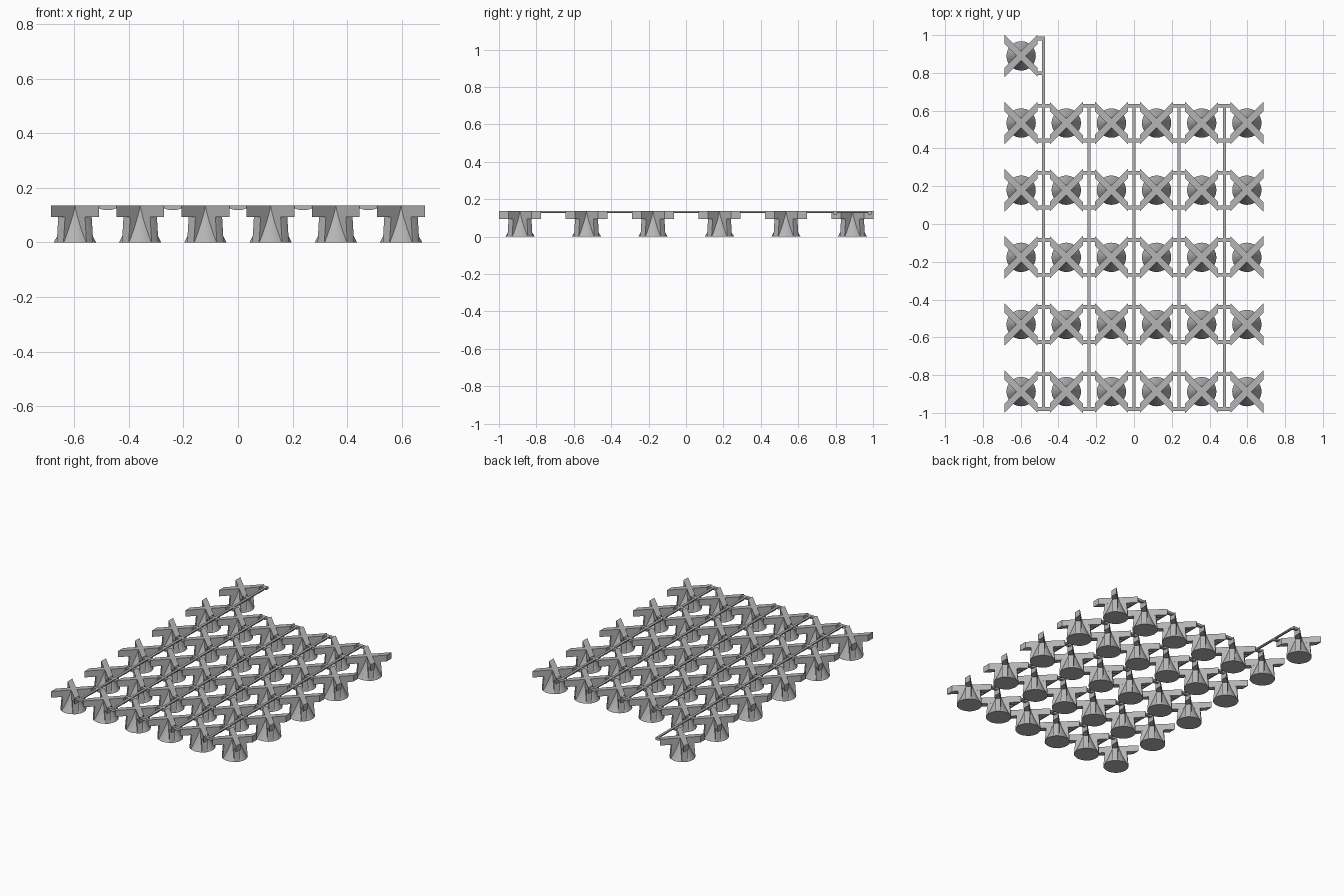
import bpy, bmesh, math

if "Cube" in bpy.data.objects:
    bpy.data.objects.remove(bpy.data.objects["Cube"], do_unlink=True)

TOP, ARM_Z = 0.136, 0.094          # top and underside of the cross arms
W, D = 0.0875, 0.025               # arm reach in x, half arm width along y
PX, PY = 0.239, 0.3555             # column and row pitch
XS = [(i - 2.5) * PX for i in range(6)]
YS = [-0.8875 + j * PY for j in range(6)]

grey = bpy.data.materials.new("grey_plastic")
grey.use_nodes = True
grey.diffuse_color = (0.46, 0.46, 0.46, 1)
grey.node_tree.nodes["Principled BSDF"].inputs["Base Color"].default_value = (0.46, 0.46, 0.46, 1)


def finish(bm, name):
    bmesh.ops.recalc_face_normals(bm, faces=bm.faces[:])
    mesh = bpy.data.meshes.new(name)
    bm.to_mesh(mesh)
    bm.free()
    mesh.materials.append(grey)
    return mesh


def place(mesh, name, x=0, y=0):
    ob = bpy.data.objects.new(name, mesh)
    ob.location = (x, y, 0)
    bpy.context.collection.objects.link(ob)
    return ob


def loft(rings, name):
    """Closed skin through rings of equal length."""
    bm = bmesh.new()
    rows = [[bm.verts.new(p) for p in ring] for ring in rings]
    n = len(rows[0])
    for a, b in zip(rows, rows[1:]):
        for i in range(n):
            k = (i + 1) % n
            bm.faces.new((a[i], a[k], b[k], b[i]))
    bm.faces.new(rows[0][::-1])
    bm.faces.new(rows[-1])
    return finish(bm, name)


# Diagonal cross with ends cut square to x
half = [(D, 0), (W, W - D), (W, W + D), (0, D), (-W, W + D), (-W, W - D)]
outline = half + [(-x, -y) for x, y in half]
cross = loft([[(x, y, z) for x, y in outline] for z in (ARM_Z, TOP)], "cross_arms")


# Round foot: four webs under the arms, flaring fillets between them
def foot_ring(t):
    z = t * (TOP - 0.001)
    outer = 0.079 - 0.011 * t
    inner = 0.0255 + 0.052 * (1 - t) ** 1.4
    h = D / math.sqrt(2) - 0.0002
    a, b = math.asin(h / outer), math.asin(h / inner)
    ring = []
    for q in range(4):
        mid = math.pi / 4 + q * math.pi / 2
        pts = [(outer, mid + s * a) for s in (-1, 0, 1)]
        steps = 8
        pts += [(inner, mid + b + (math.pi / 2 - 2 * b) * s / steps) for s in range(steps + 1)]
        ring += [(r * math.cos(g), r * math.sin(g), z) for r, g in pts]
    return ring


foot = loft([foot_ring(i / 8) for i in range(9)], "foot")


# Short tie between neighbours, with a sagging underside
def tie_mesh(x0, x1, name):
    gap = PX / 2 - W
    pts = [(x0, TOP - 0.001)]
    for i in range(9):
        x = x0 + (x1 - x0) * i / 8
        pts.append((x, 0.127 - 0.009 * (1 - (x / (gap + 0.004)) ** 2)))
    pts.append((x1, TOP - 0.001))
    return loft([[(x, y, z) for x, z in pts] for y in (-0.01, 0.01)], name)


reach = PX / 2 - W + 0.003
tie = tie_mesh(-reach, reach, "tie")
end_tie = tie_mesh(-reach, 0.008, "end_tie")


# Long runner bars in the gaps between columns
def runner_mesh(y0, y1):
    section = [(-0.008, TOP), (-0.008, 0.129), (-0.004, 0.125),
               (0.004, 0.125), (0.008, 0.129), (0.008, TOP)]
    return loft([[(x, y, z) for x, z in section] for y in (y0, y1)], "runner")


spots = [(c, r) for r in range(5) for c in range(6)] + [(0, 5)]
made = []
for c, r in spots:
    made.append(place(cross, f"cross_arms_{r}_{c}", XS[c], YS[r]))
    made.append(place(foot, f"foot_{r}_{c}", XS[c], YS[r]))
    if c < 5:
        part = end_tie if r == 5 else tie
        for side, s in (("front", -1), ("back", 1)):
            place(part, f"tie_{side}_{r}_{c}", XS[c] + PX / 2, YS[r] + s * 0.092)

for c in range(5):
    last = YS[5] if c == 0 else YS[4]
    place(runner_mesh(YS[0] - 0.1, last + 0.1), f"runner_{c}", XS[c] + PX / 2)

# Smooth the round fillets, keep the web edges sharp
bpy.ops.object.select_all(action="DESELECT")
made[1].select_set(True)
bpy.context.view_layer.objects.active = made[1]
bpy.ops.object.shade_smooth_by_angle(angle=math.radians(30))
